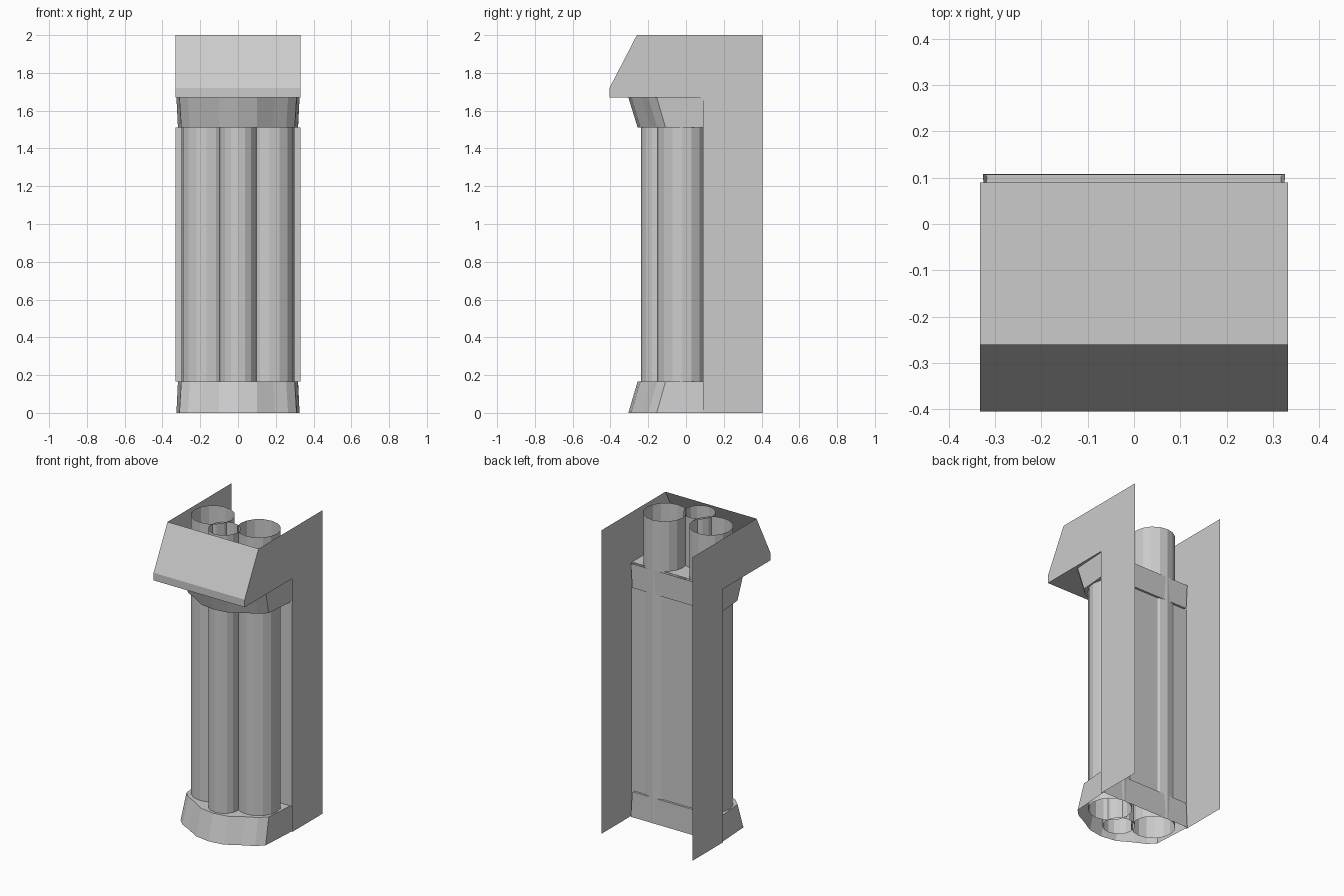
import bpy, bmesh, math

if "Cube" in bpy.data.objects:
    bpy.data.objects.remove(bpy.data.objects["Cube"])


def make(name, polys):
    """Build one flat-faced object from a list of polygons."""
    bm = bmesh.new()
    for poly in polys:
        bm.faces.new([bm.verts.new(p) for p in poly])
    bmesh.ops.remove_doubles(bm, verts=bm.verts, dist=0.0005)
    bmesh.ops.recalc_face_normals(bm, faces=bm.faces)
    me = bpy.data.meshes.new(name)
    bm.to_mesh(me)
    bm.free()
    ob = bpy.data.objects.new(name, me)
    bpy.context.collection.objects.link(ob)
    return ob


W = 0.332  # half width

# Side panels: flat sheets with the hood outline at the top
side = [(0.405, 0), (0.405, 2), (-0.26, 2), (-0.405, 1.72), (-0.405, 1.67),
        (0.09, 1.67), (0.09, 0)]
for s, label in ((-1, "left"), (1, "right")):
    make(label + "_side_panel", [[(s * W, y, z) for y, z in side]])

# Hood: sloped front, short lip and underside
strip = [(-0.26, 2), (-0.405, 1.72), (-0.405, 1.67), (0.09, 1.67)]
make("hood", [[(-W, *a), (W, *a), (W, *b), (-W, *b)]
              for a, b in zip(strip, strip[1:])])

# Thin back plate between the two collars
make("back_plate", [[(-W, 0.092, 0.167), (W, 0.092, 0.167),
                     (W, 0.092, 1.51), (-W, 0.092, 1.51)]])


def mirrored(half):
    """Half outline from the front centre to the back, closed across x = 0."""
    return half + [(-x, y) for x, y in reversed(half) if x > 0]


# Collars: flared rings, wide end open and narrow end capped
wide = mirrored([(0, -0.305), (0.1, -0.29), (0.195, -0.235), (0.265, -0.2),
                 (0.31, -0.155), (0.326, 0.108)])
narrow = mirrored([(0, -0.256), (0.1, -0.241), (0.185, -0.187), (0.255, -0.152),
                   (0.3, -0.108), (0.318, 0.106)])


def collar(name, z_wide, z_narrow):
    n = len(wide)
    lo = [(x, y, z_wide) for x, y in wide]
    hi = [(x, y, z_narrow) for x, y in narrow]
    polys = [[lo[i], lo[(i + 1) % n], hi[(i + 1) % n], hi[i]] for i in range(n)]
    make(name, polys + [hi])


collar("base_collar", 0, 0.167)
collar("top_collar", 1.67, 1.51)


# Tubes: three open cylinders running the full height
def tube(name, x, y, r, n=16):
    ring = [(x + r * math.cos(2 * math.pi * i / n),
             y + r * math.sin(2 * math.pi * i / n)) for i in range(n)]
    make(name, [[(*ring[i - 1], 0), (*ring[i], 0), (*ring[i], 2), (*ring[i - 1], 2)]
                for i in range(n)])


tube("left_tube", -0.168, -0.022, 0.132)
tube("right_tube", 0.168, -0.022, 0.132)
tube("middle_tube", 0, -0.142, 0.097)
